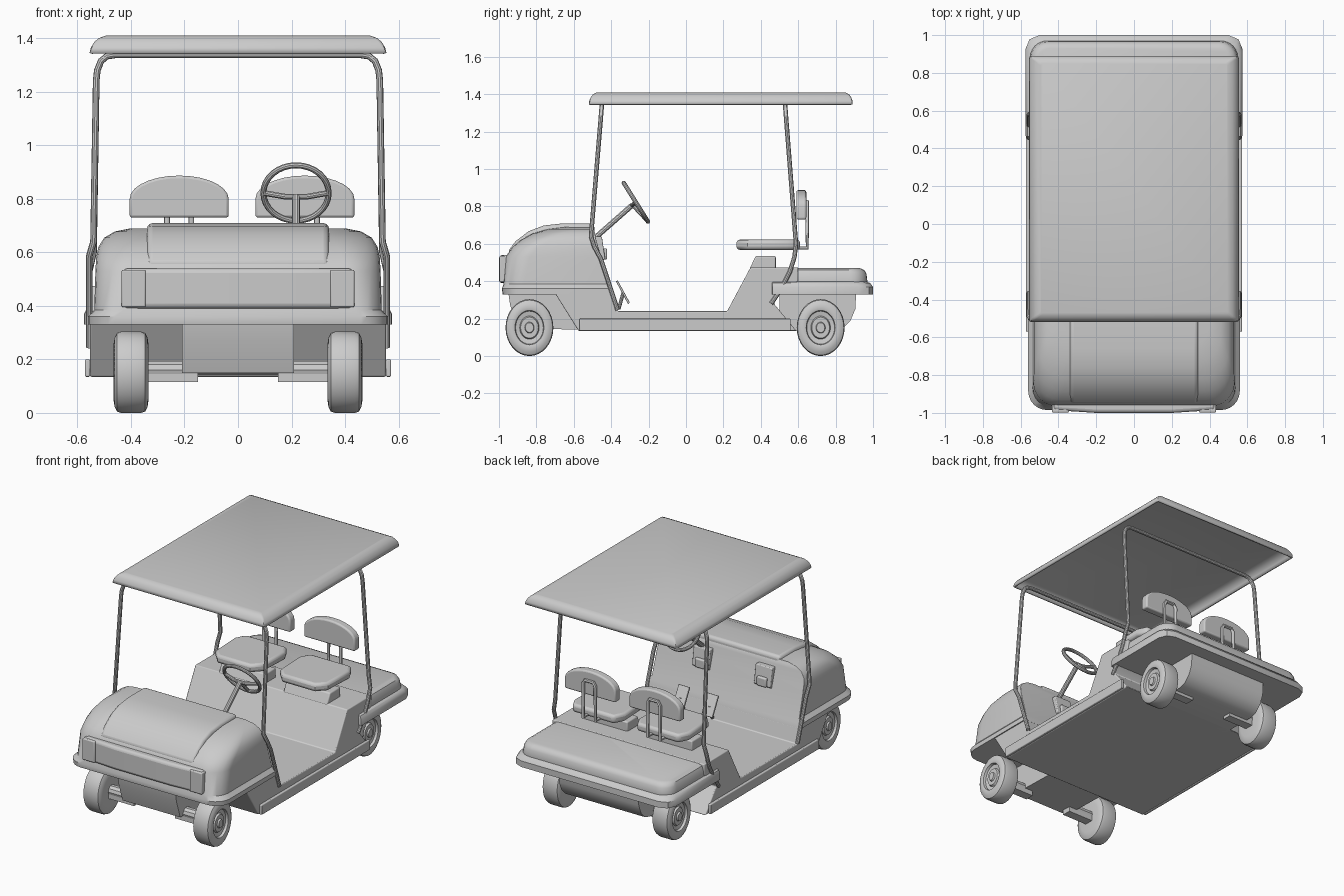
import bpy, bmesh, math
from mathutils import Matrix, Vector

if "Cube" in bpy.data.objects:
    bpy.data.objects.remove(bpy.data.objects["Cube"])


def make(name, verts, faces, bevel=0, segs=3, angle=35):
    me = bpy.data.meshes.new(name)
    me.from_pydata(verts, [], faces)
    bm = bmesh.new()
    bm.from_mesh(me)
    bmesh.ops.remove_doubles(bm, verts=bm.verts, dist=1e-5)
    bmesh.ops.recalc_face_normals(bm, faces=bm.faces)
    bm.to_mesh(me)
    bm.free()
    ob = bpy.data.objects.new(name, me)
    bpy.context.collection.objects.link(ob)
    if bevel:
        m = ob.modifiers.new("bevel", 'BEVEL')
        m.width, m.segments, m.limit_method = bevel, segs, 'ANGLE'
        m.angle_limit = math.radians(angle)
    return ob


def loft(name, rings, cap0=True, cap1=True, **kw):
    n = len(rings[0])
    verts = [p for r in rings for p in r]
    faces = [(k*n+i, k*n+(i+1) % n, (k+1)*n+(i+1) % n, (k+1)*n+i)
             for k in range(len(rings)-1) for i in range(n)]
    if cap0:
        faces.append(tuple(range(n)))
    if cap1:
        faces.append(tuple(range(len(verts)-n, len(verts))))
    return make(name, verts, faces, **kw)


def prism(name, pts, axis, a, b, **kw):
    put = {'x': lambda u, v, t: (t, u, v), 'y': lambda u, v, t: (u, t, v),
           'z': lambda u, v, t: (u, v, t)}[axis]
    return loft(name, [[put(u, v, t) for u, v in pts] for t in (a, b)], **kw)


def box(name, x0, x1, y0, y1, z0, z1, **kw):
    return prism(name, [(x0, y0), (x1, y0), (x1, y1), (x0, y1)], 'z', z0, z1, **kw)


def ring(z, hw, y0, y1, r0, r1, n=6):
    # rounded rectangle: front corner radius r0, back corner radius r1
    out = []
    for cx, cy, r, s in ((hw-r1, y1-r1, r1, 0), (-hw+r1, y1-r1, r1, 1),
                         (-hw+r0, y0+r0, r0, 2), (hw-r0, y0+r0, r0, 3)):
        for i in range(n+1):
            a = (s + i/n)*math.pi/2
            out.append((cx+r*math.cos(a), cy+r*math.sin(a), z))
    return out


def tube(name, pts, rad, cyclic=False):
    cu = bpy.data.curves.new(name, 'CURVE')
    cu.dimensions, cu.bevel_depth, cu.bevel_resolution = '3D', rad, 3
    cu.use_fill_caps = True
    sp = cu.splines.new('POLY')
    sp.points.add(len(pts)-1)
    for p, q in zip(sp.points, pts):
        p.co = (*q, 1)
    sp.use_cyclic_u = cyclic
    tmp = bpy.data.objects.new(name + "_path", cu)
    bpy.context.collection.objects.link(tmp)
    me = bpy.data.meshes.new_from_object(tmp.evaluated_get(bpy.context.evaluated_depsgraph_get()))
    bpy.data.objects.remove(tmp)
    ob = bpy.data.objects.new(name, me)
    bpy.context.collection.objects.link(ob)
    return ob


# front cowl: stacked rounded sections (z, half width, front y, back y, corner radius)
cowl = [(.33, .56, -.98, -.392, .10), (.36, .56, -.985, -.40, .10), (.385, .537, -.975, -.41, .11),
        (.53, .533, -.965, -.453, .13), (.58, .53, -.93, -.468, .14), (.62, .522, -.885, -.48, .15),
        (.655, .50, -.82, -.487, .15), (.678, .46, -.74, -.49, .15), (.69, .40, -.66, -.495, .13)]
loft("front_cowl", [ring(z, hw, a, b, r, .004) for z, hw, a, b, r in cowl])

# raised hood panel and nose
prism("hood", [(-.49, .709), (-.66, .709), (-.76, .698), (-.84, .668), (-.91, .615), (-.955, .555),
               (-.9, .5), (-.49, .5)], 'x', -.34, .34, bevel=.02, angle=50)
prism("nose_panel", [(-.43, -.94), (-.43, -.985), (-.2, -1.0), (.2, -1.0), (.43, -.985), (.43, -.94)],
      'z', .39, .54, bevel=.018, angle=50)
for s in (-1, 1):
    box("headlight", s*.39-.045, s*.39+.045, -.998, -.94, .395, .535, bevel=.006)

# tub with floor, sills and seat base
prism("tub", [(-.70, .335), (-.575, .135), (.59, .135), (.47, .28), (.50, .335), (.60, .40), (.60, .474),
              (.345, .474), (.22, .24), (-.365, .24), (-.394, .335)], 'x', -.553, .553, bevel=.006)
for s in (-1, 1):
    box("sill_step", s*.553, s*.572, -.57, .56, .135, .20, bevel=.005)

# rear deck and its flared lip
deck = [(.34, .55, .965, .09), (.40, .55, .97, .09), (.44, .545, .965, .09),
        (.46, .535, .953, .085), (.47, .515, .93, .07)]
loft("rear_deck", [ring(z, hw, .40, y, .01, r) for z, hw, y, r in deck])
lip = [(.33, .575, 1.0, .075), (.37, .575, 1.0, .075), (.39, .565, .985, .075), (.40, .545, .96, .075)]
loft("rear_lip", [ring(z, hw, .46, y, .01, r, 2) for z, hw, y, r in lip])

# housings between the wheels
prism("front_housing", [(-.95, .34), (-.94, .27), (-.90, .15), (-.55, .14), (-.55, .34)], 'x', -.21, .21)
prism("rear_housing", [(.5, .135), (.79, .135), (.84, .15), (.88, .19), (.905, .25), (.91, .34), (.5, .34)],
      'x', -.29, .29)

# wheels: lathe profile (x, radius), narrowed along y
prof = [(.334, .0), (.334, .10), (.338, .13), (.347, .147), (.362, .152), (.437, .152), (.452, .147),
        (.461, .13), (.465, .105), (.461, .092), (.445, .088), (.44, .062), (.452, .056), (.452, .03),
        (.462, .026), (.462, .0)]
N = 32
for part, y in (("front_wheel", -.837), ("rear_wheel", .72)):
    for s in (-1, 1):
        rings = [[(s*x, y+.842*r*math.cos(k*math.tau/N), .152+r*math.sin(k*math.tau/N))
                  for k in range(N)] for x, r in prof]
        loft(part, rings, False, False)
        tube("axle", [(s*.15, y, .16), (s*.40, y, .16)], .035)
        box("axle_bracket", s*.15, s*.35, y-.03, y+.03, .115, .145)

# hoops carrying the roof: left half mirrored onto the right
bend = [(.53, 1.24), (.526, 1.28), (.512, 1.315), (.49, 1.333), (.46, 1.338)]


def hoop(name, low, y_low, z_low, y_top):
    half = [(.556, y, z) for y, z in low] + [(.54, y_low, z_low)]
    half += [(x, y_low + (y_top-y_low)*(z-z_low)/(1.34-z_low), z) for x, z in bend]
    tube(name, half + [(-x, y, z) for x, y, z in reversed(half)], .0125)


hoop("front_hoop", [(-.365, .245), (-.455, .52), (-.49, .585)], -.508, .64, -.45)
hoop("rear_hoop", [(.455, .28), (.51, .36), (.555, .45), (.58, .53)], .588, .60, .53)

# roof: hollow shell with rolled edges
roof = [(1.345, .555, -.52, .89), (1.365, .55, -.517, .89), (1.385, .538, -.508, .882),
        (1.40, .522, -.497, .872), (1.41, .495, -.475, .85)]
ob = loft("roof", [ring(z, hw, a, b, .012, .012, 2) for z, hw, a, b in roof], cap0=False)
m = ob.modifiers.new("shell", 'SOLIDIFY')
m.thickness, m.offset = .012, -1

# seats
for c in (-.22, .25):
    prism("seat_cushion", [(c-.12, .27), (c+.12, .27), (c+.175, .33), (c+.185, .54), (c+.15, .61),
                           (c-.15, .61), (c-.185, .54), (c-.175, .33)], 'z', .568, .622,
          bevel=.018, angle=50)
    arc = [(c+.185*math.cos(a), .80+.087*math.sin(a)) for a in [math.pi*k/14 for k in range(15)]]
    prism("seat_back", [(c-.185, .73), (c+.185, .73)] + arc, 'y', .59, .643, bevel=.01, angle=50)
    tube("seat_bracket", [(c-.045, .56, .578), (c-.045, .648, .578), (c-.045, .648, .80),
                          (c-.03, .648, .825), (c+.03, .648, .825), (c+.045, .648, .80),
                          (c+.045, .648, .578), (c+.045, .56, .578)], .011)
    prism("seat_pedestal", [(.34, .465), (.372, .535), (.48, .535), (.48, .465)], 'x', c-.16, c+.16,
          bevel=.008)

# steering wheel, spokes and column
C = Vector((.217, -.268, .822))
d = Vector((0, .53, -.848))
X = Vector((1, 0, 0))
tube("steering_wheel", [C + .122*(math.cos(a)*X + math.sin(a)*d)
                        for a in [math.tau*k/32 for k in range(32)]], .0115, True)
hub = C + Vector((0, -.018, -.014))
tube("steering_spokes", [C - .12*X, hub - .04*X, hub + .04*X, C + .12*X], .011)
tube("steering_lower_spoke", [hub, C + .12*d], .011)
tube("steering_column", [hub, (.217, -.50, .62)], .015)

# dash pockets and pedals
for x in (-.25, .2):
    prism("dash_pocket", [(-.49, .64), (-.45, .64), (-.432, .52), (-.46, .50)], 'x', x-.06, x+.06, bevel=.005)
    box("pocket_flap", x-.035, x+.035, -.45, -.422, .515, .575, bevel=.008)
for x in (.06, .27):
    prism("pedal", [(-.375, .40), (-.365, .405), (-.30, .285), (-.31, .278)], 'x', x-.04, x+.04, bevel=.003)
    tube("pedal_arm", [(x, -.335, .34), (x, -.36, .25)], .01)

# smooth shading with sharp edges kept
meshes = [o for o in bpy.context.scene.objects if o.type == 'MESH']
for o in bpy.context.scene.objects:
    o.select_set(o.type == 'MESH')
bpy.context.view_layer.objects.active = meshes[0]
bpy.ops.object.shade_smooth_by_angle(angle=math.radians(35))
